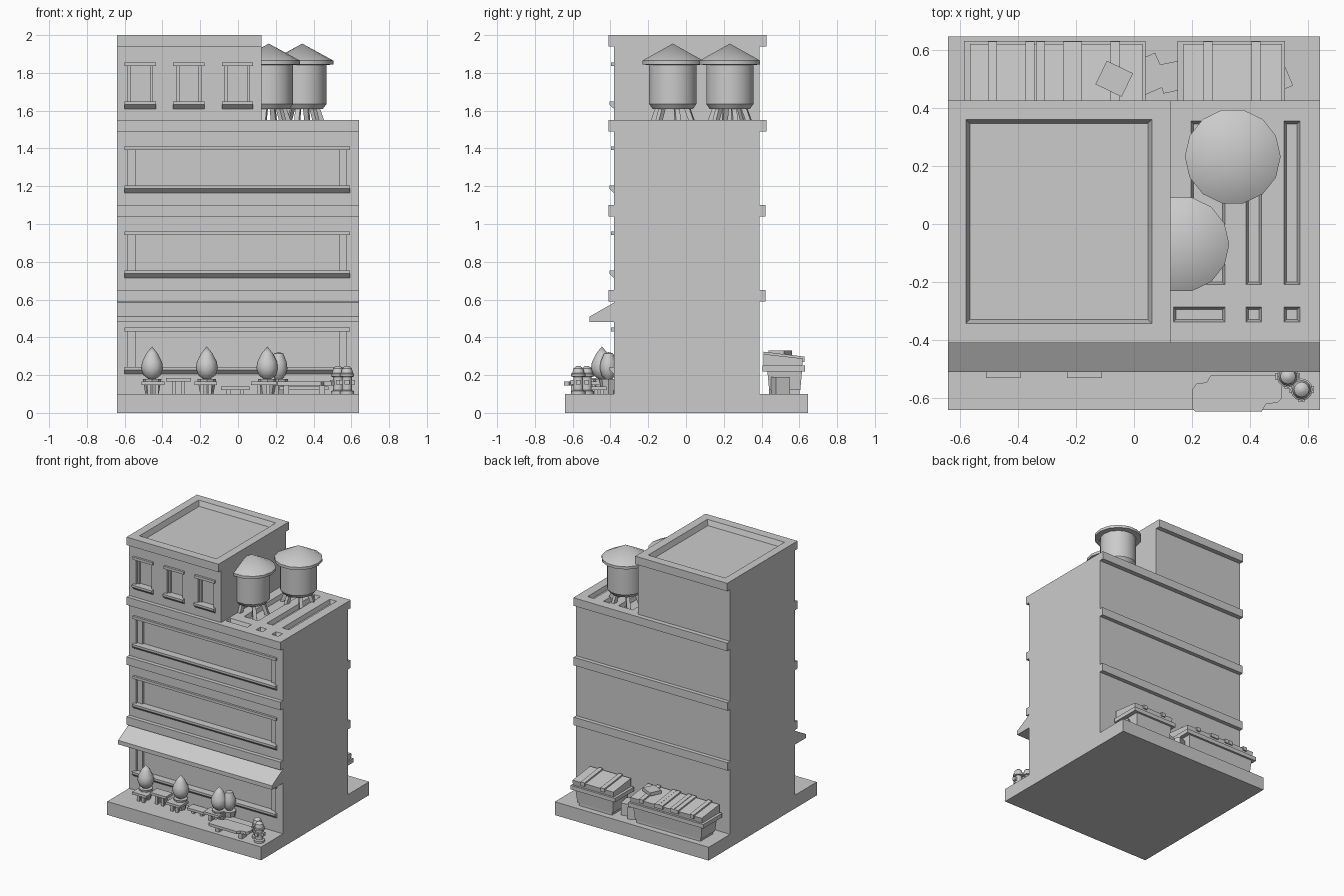
import bpy, bmesh, math
from mathutils import Vector, Matrix

if "Cube" in bpy.data.objects:
    bpy.data.objects.remove(bpy.data.objects["Cube"])

grey = bpy.data.materials.new("plain grey")
grey.diffuse_color = (0.6, 0.6, 0.6, 1)
grey.use_nodes = True
grey.node_tree.nodes["Principled BSDF"].inputs["Base Color"].default_value = grey.diffuse_color


def finish(name, bm, smooth=False):
    bmesh.ops.recalc_face_normals(bm, faces=bm.faces)
    me = bpy.data.meshes.new(name)
    bm.to_mesh(me)
    bm.free()
    me.materials.append(grey)
    ob = bpy.data.objects.new(name, me)
    bpy.context.collection.objects.link(ob)
    if smooth:
        bpy.ops.object.select_all(action='DESELECT')
        ob.select_set(True)
        bpy.context.view_layer.objects.active = ob
        bpy.ops.object.shade_smooth_by_angle(angle=math.radians(35))
    return ob


def add_box(bm, x0, x1, y0, y1, z0, z1, taper=0.0):
    """Box whose bottom is inset by taper on every side."""
    t = taper
    lo = [bm.verts.new(p) for p in ((x0+t, y0+t, z0), (x1-t, y0+t, z0), (x1-t, y1-t, z0), (x0+t, y1-t, z0))]
    hi = [bm.verts.new(p) for p in ((x0, y0, z1), (x1, y0, z1), (x1, y1, z1), (x0, y1, z1))]
    bm.faces.new(lo[::-1])
    bm.faces.new(hi)
    for i in range(4):
        j = (i + 1) % 4
        bm.faces.new((lo[i], lo[j], hi[j], hi[i]))


def boxes(name, *dims):
    bm = bmesh.new()
    for d in dims:
        add_box(bm, *d)
    return finish(name, bm)


def extrude_x(name, prof, x0, x1):
    """Sweep a (y, z) profile along x."""
    bm = bmesh.new()
    f = bm.faces.new([bm.verts.new((x0, y, z)) for y, z in prof])
    r = bmesh.ops.extrude_face_region(bm, geom=[f])
    bmesh.ops.translate(bm, vec=(x1 - x0, 0, 0), verts=[v for v in r['geom'] if isinstance(v, bmesh.types.BMVert)])
    return finish(name, bm)


def lathe(name, prof, n, x, y, smooth=True):
    """Revolve a (radius, z) profile about a vertical axis."""
    bm = bmesh.new()
    rings = [[bm.verts.new((x + r*math.cos(2*math.pi*i/n), y + r*math.sin(2*math.pi*i/n), z))
              for i in range(n)] for r, z in prof]
    for a, b in zip(rings, rings[1:]):
        for i in range(n):
            j = (i + 1) % n
            bm.faces.new((a[i], a[j], b[j], b[i]))
    bm.faces.new(rings[0])
    bm.faces.new(rings[-1])
    bmesh.ops.remove_doubles(bm, verts=bm.verts, dist=1e-5)
    return finish(name, bm, smooth)


def cut(ob, *dims):
    cutter = boxes("cutter", *dims)
    cutter.hide_render = True
    m = ob.modifiers.new("cut", 'BOOLEAN')
    m.operation, m.solver, m.object = 'DIFFERENCE', 'EXACT', cutter
    bpy.ops.object.select_all(action='DESELECT')
    bpy.context.view_layer.objects.active = ob
    ob.select_set(True)
    bpy.ops.object.modifier_apply(modifier="cut")
    bpy.data.objects.remove(cutter)


def turned_box(name, c, size, angle, tilt=0):
    bm = bmesh.new()
    m = Matrix.Translation(c) @ Matrix.Rotation(angle, 4, 'Z') @ Matrix.Rotation(tilt, 4, 'X')
    bmesh.ops.create_cube(bm, size=1, matrix=m @ Matrix.Diagonal((*size, 1)))
    return finish(name, bm)


# pavement and main blocks
FRONT, BACK = -0.38, 0.39
boxes("pavement", (-0.64, 0.64, -0.64, 0.645, 0, 0.1))
lower = boxes("lower_walls", (-0.64, 0.64, FRONT, BACK, 0.09, 1.5))
upper = boxes("upper_walls", (-0.64, 0.125, FRONT, BACK, 1.51, 1.95))

# floor bands and the two recessed roofs
for z in (0.59, 1.04):
    boxes("floor_band", (-0.64, 0.64, -0.41, 0.42, z, z + 0.06))
low_roof = boxes("low_roof", (-0.64, 0.64, -0.41, 0.425, 1.49, 1.55))
slots = []
for a, b in ((0.19, 0.32), (0.38, 0.445), (0.51, 0.577)):
    slots += [(a, b, -0.215, 0.36, 1.52, 1.57, 0.015), (a if a > 0.2 else 0.13, b, -0.343, -0.28, 1.52, 1.57, 0.015)]
cut(low_roof, *slots)
top_roof = boxes("top_roof", (-0.64, 0.125, -0.41, 0.425, 1.94, 2.0))
cut(top_roof, (-0.583, 0.066, -0.347, 0.364, 1.962, 2.01, 0.018))

# windows: recess, lintel, wedge sill and inner side posts
windows = [(lower, -0.6, 0.592, z) for z in (0.205, 0.715, 1.165)]
windows += [(upper, c - 0.083, c + 0.083, 1.61) for c in (-0.518, -0.26, -0.003)]
for wall, group in ((lower, windows[:3]), (upper, windows[3:])):
    cut(wall, *[(a + 0.018, b - 0.018, FRONT - 0.1, FRONT + 0.035, z + 0.036, z + 0.226) for _, a, b, z in group])
for wall, a, b, z in windows:
    big = b - a > 0.5
    boxes("window_lintel", (a, b, -0.396, -0.36, z + 0.226, z + 0.246))
    extrude_x("window_sill", [(-0.36, z), (-0.382, z), (-0.405, z + 0.022), (-0.405, z + 0.038), (-0.36, z + 0.038)], a, b)
    w = 0.04 if big else 0.014
    boxes("window_posts", (a + 0.018, a + 0.018 + w, -0.362, -0.34, z + 0.03, z + 0.23),
          (b - 0.018 - w, b - 0.018, -0.362, -0.34, z + 0.03, z + 0.23))

# awning
extrude_x("awning", [(-0.37, 0.48), (-0.51, 0.48), (-0.51, 0.51), (-0.37, 0.59)], -0.64, 0.64)

# water tanks on splayed legs
for x, y in ((0.34, 0.232), (0.163, -0.07)):
    lathe("tank_body", [(0.11, 1.61), (0.128, 1.635), (0.128, 1.85)], 14, x, y)
    lathe("tank_roof", [(0.12, 1.84), (0.165, 1.845), (0.165, 1.865), (0, 1.955)], 14, x, y)
    for k in range(6):
        a = math.radians(60 * k + 15)
        d = Vector((math.cos(a), math.sin(a), 0))
        lo, hi = Vector((x, y, 1.515)) + d*0.115, Vector((x, y, 1.625)) + d*0.075
        bm = bmesh.new()
        rot = (hi - lo).to_track_quat('Z', 'Y').to_matrix().to_4x4()
        bmesh.ops.create_cube(bm, size=1, matrix=Matrix.Translation((lo + hi)/2) @ rot
                              @ Matrix.Diagonal((0.026, 0.026, (hi - lo).length, 1)))
        finish("tank_leg", bm)

# potted trees
for x, y, s in ((-0.455, -0.445, 1), (-0.165, -0.445, 1), (0.155, -0.445, 1), (0.215, -0.41, 0.8)):
    lathe("plant_pot", [(0.035, 0.1), (0.05, 0.18), (0.03, 0.18)], 8, x, y)
    lathe("tree_crown", [(0.02, 0.18), (0.046*s, 0.2), (0.058*s, 0.235), (0.053*s, 0.27),
                         (0.03*s, 0.315), (0, 0.2 + 0.152*s)], 12, x, y)


# outdoor tables and benches
def table(x0, x1, y0, y1, top):
    legs = [(x, x + 0.02, y, y + 0.02, 0.1, top - 0.01) for x in (x0 + 0.03, x1 - 0.05) for y in (y0 + 0.015, y1 - 0.035)]
    boxes("table", (x0, x1, y0, y1, top - 0.018, top), *legs)


table(-0.51, -0.39, -0.53, -0.43, 0.165)
table(-0.38, -0.25, -0.50, -0.42, 0.185)
table(-0.23, -0.11, -0.53, -0.43, 0.165)
table(-0.09, 0.06, -0.48, -0.41, 0.14)
table(0.07, 0.2, -0.51, -0.43, 0.165)
table(0.22, 0.48, -0.5, -0.42, 0.14)
bm = bmesh.new()
outline = [(0.2, -0.635), (0.21, -0.645), (0.44, -0.645), (0.455, -0.62), (0.495, -0.615), (0.51, -0.6),
           (0.51, -0.535), (0.49, -0.52), (0.265, -0.52), (0.25, -0.545), (0.215, -0.55), (0.2, -0.57)]
f = bm.faces.new([bm.verts.new((x, y, 0.145)) for x, y in outline])
r = bmesh.ops.extrude_face_region(bm, geom=[f])
bmesh.ops.translate(bm, vec=(0, 0, 0.02), verts=[v for v in r['geom'] if isinstance(v, bmesh.types.BMVert)])
for x in (0.24, 0.43):
    add_box(bm, x, x + 0.03, -0.61, -0.55, 0.1, 0.146)
finish("large_table", bm)

# hydrants
for x, y in ((0.53, -0.525), (0.577, -0.57)):
    lathe("hydrant", [(0.038, 0.1), (0.038, 0.115), (0.026, 0.12), (0.026, 0.19), (0.038, 0.193), (0.038, 0.207),
                      (0.032, 0.21), (0.026, 0.235), (0.012, 0.247), (0, 0.249)], 12, x, y)
    boxes("hydrant_outlets", (x - 0.042, x + 0.042, y - 0.012, y + 0.012, 0.15, 0.175),
          (x - 0.012, x + 0.012, y - 0.042, y, 0.15, 0.175))

# rubbish skips with sloping ribbed lids
lid = [(0.41, 0.25), (0.615, 0.25), (0.62, 0.288), (0.41, 0.312)]
rib = [(0.41, 0.29), (0.628, 0.27), (0.628, 0.298), (0.41, 0.324)]
for x0, x1, ribs in ((-0.57, 0.02, (-0.487, -0.358, -0.322, -0.228, -0.195, -0.065)), (0.165, 0.5, (0.255, 0.42))):
    boxes("skip_body", (x0 + 0.01, x1 - 0.01, 0.43, 0.615, 0.12, 0.23, 0.01),
          (x0 - 0.015, x1 + 0.02, 0.405, 0.63, 0.22, 0.25),
          (x0 + 0.03, x1 - 0.03, 0.45, 0.6, 0.1, 0.125))
    extrude_x("skip_lid", lid, x0 + 0.005, x1 + 0.01)
    for x in ribs:
        extrude_x("lid_rib", rib, x - 0.016, x + 0.016)

# loose boxes
turned_box("lid_box", (-0.068, 0.5, 0.318), (0.1, 0.09, 0.025), -0.45)
turned_box("box_a", (0.05, 0.515, 0.145), (0.1, 0.12, 0.09), 0.4)
turned_box("box_b", (0.125, 0.505, 0.145), (0.07, 0.1, 0.09), 0.2)
turned_box("box_c", (0.5, 0.5, 0.145), (0.07, 0.08, 0.09), 0.4)
